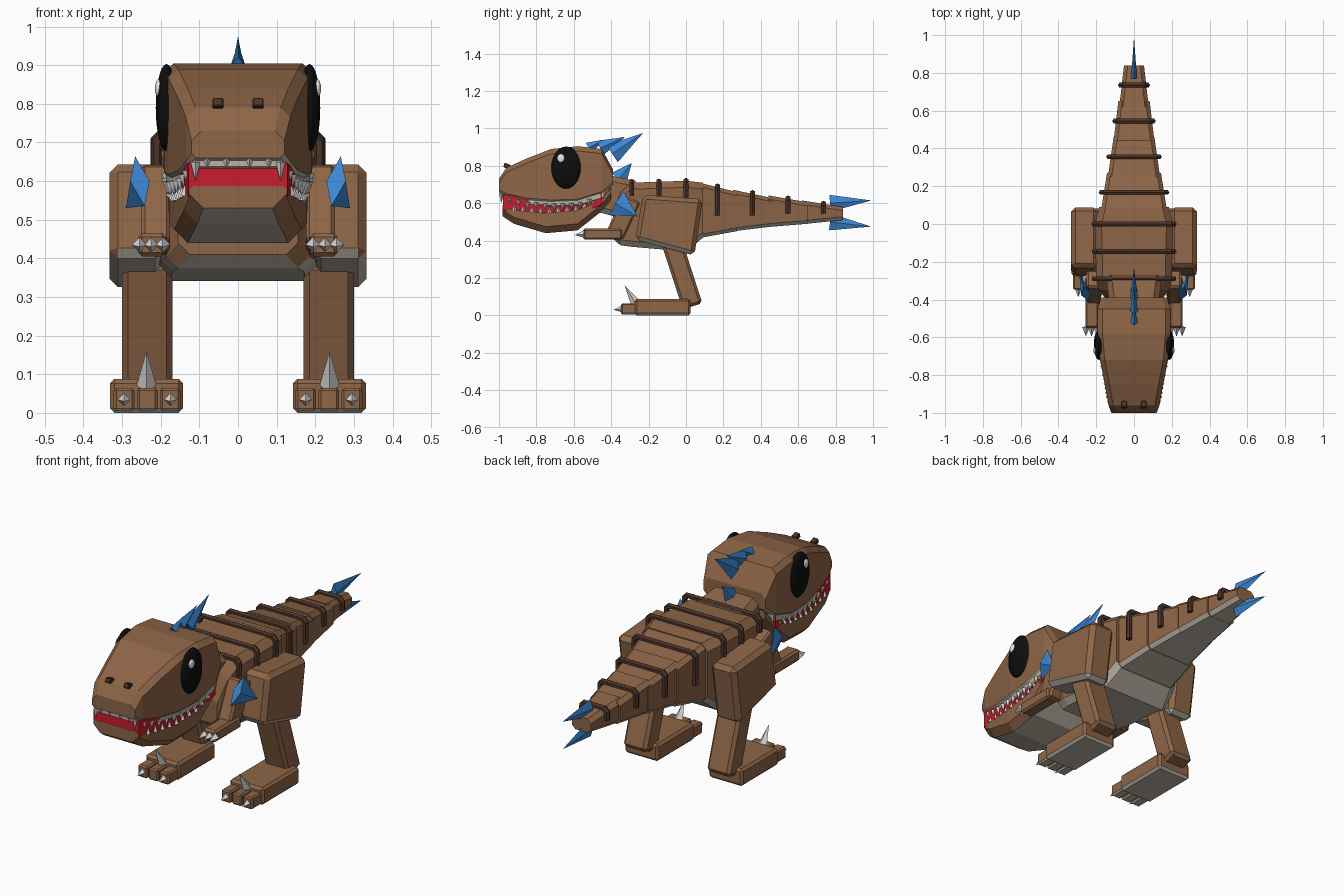
import bpy, bmesh, math
from mathutils import Matrix, Vector

if "Cube" in bpy.data.objects:
    bpy.data.objects.remove(bpy.data.objects["Cube"], do_unlink=True)


def material(name, r, g, b):
    m = bpy.data.materials.new(name)
    m.use_nodes = True
    m.diffuse_color = (r, g, b, 1)
    m.node_tree.nodes["Principled BSDF"].inputs["Base Color"].default_value = (r, g, b, 1)
    return m


BROWN = material("brown skin", .27, .132, .063)
BELLY = material("grey belly", .5, .45, .375)
DARK = material("dark brown", .072, .034, .023)
BLUE = material("blue spike", .045, .24, .65)
RED = material("red mouth", .6, .012, .026)
IVORY = material("pale tooth", .75, .74, .72)
BLACK = material("black eye", .004, .004, .004)
WHITE = material("white glint", .85, .85, .85)


def finish(name, bm, mat, under=None, limit=-.5, smooth=False):
    """Store the mesh; faces looking down take the under material."""
    bmesh.ops.recalc_face_normals(bm, faces=bm.faces)
    me = bpy.data.meshes.new(name)
    me.materials.append(mat)
    if under:
        me.materials.append(under)
    for f in bm.faces:
        f.smooth = smooth
        if under and f.normal.z < limit:
            f.material_index = 1
    bm.to_mesh(me)
    bm.free()
    ob = bpy.data.objects.new(name, me)
    bpy.context.collection.objects.link(ob)


def loft(name, sections, top, low, mat=BROWN, under=BELLY, limit=-.5):
    """Skin chamfered box sections (y, z low, z high, half width) along y."""
    bm = bmesh.new()
    rings = []
    for y, a, b, w in sections:
        half = [(w - low, a), (w, a + low), (w, b - top), (w - top, b)]
        pts = half + [(-x, z) for x, z in reversed(half)]
        rings.append([bm.verts.new((x, y, z)) for x, z in pts])
    for r, s in zip(rings, rings[1:]):
        for i in range(len(r)):
            j = (i + 1) % len(r)
            bm.faces.new((r[i], r[j], s[j], s[i]))
    bm.faces.new(rings[0])
    bm.faces.new(rings[-1])
    finish(name, bm, mat, under, limit)


def chamfer(bm, width):
    bmesh.ops.recalc_face_normals(bm, faces=bm.faces)
    bmesh.ops.bevel(bm, geom=bm.edges[:], offset=width, segments=1, affect='EDGES')


def box(name, center, size, tilt=0, bevel=.01, mat=BROWN, under=None):
    bm = bmesh.new()
    bmesh.ops.create_cube(bm, size=1, matrix=Matrix.Diagonal((*size, 1)))
    chamfer(bm, bevel)
    bm.transform(Matrix.Translation(center) @ Matrix.Rotation(math.radians(tilt), 4, 'X'))
    finish(name, bm, mat, under)


def slab(name, profile, x, width, bevel):
    """Side profile of (y, z) points given thickness along x."""
    bm = bmesh.new()
    face = bm.faces.new([bm.verts.new((x - width / 2, y, z)) for y, z in profile])
    new = bmesh.ops.extrude_face_region(bm, geom=[face], use_keep_orig=True)["geom"]
    verts = [v for v in new if isinstance(v, bmesh.types.BMVert)]
    bmesh.ops.translate(bm, verts=verts, vec=(width, 0, 0))
    chamfer(bm, bevel)
    finish(name, bm, BROWN, BELLY)


def spike(bm, base, tip, r, squash=1):
    """Four-sided cone from base to tip, thinned sideways."""
    base, tip = Vector(base), Vector(tip)
    d = tip - base
    m = (Matrix.Translation((base + tip) / 2) @ d.to_track_quat('Z', 'Y').to_matrix().to_4x4()
         @ Matrix.Diagonal((squash, 1, 1, 1)))
    bmesh.ops.create_cone(bm, cap_ends=True, segments=4, radius1=r, radius2=0,
                          depth=d.length, matrix=m)


def spikes(name, mat, items):
    bm = bmesh.new()
    for it in items:
        spike(bm, *it)
    finish(name, bm, mat)


def ball(name, center, radii, mat):
    bm = bmesh.new()
    bmesh.ops.create_uvsphere(bm, u_segments=20, v_segments=14, radius=1,
                              matrix=Matrix.Translation(center) @ Matrix.Diagonal((*radii, 1)))
    finish(name, bm, mat, smooth=True)


def at(sections, y, k):
    """Read value k of a section list at y."""
    for p, q in zip(sections, sections[1:]):
        if p[0] <= y <= q[0]:
            t = (y - p[0]) / (q[0] - p[0])
            return p[k] + t * (q[k] - p[k])
    return sections[-1][k]


# Head, gum, jaw and mouth
HEAD = [(-1, .66, .73, .12), (-.96, .64, .79, .135), (-.85, .615, .84, .155),
        (-.72, .605, .89, .18), (-.58, .61, .905, .192), (-.45, .65, .89, .193),
        (-.39, .70, .78, .175)]
JAW = [(-.98, .53, .588, .125), (-.92, .49, .57, .14), (-.75, .44, .555, .165),
       (-.58, .455, .57, .178), (-.46, .55, .62, .182), (-.40, .62, .69, .165)]
loft("head", HEAD, .025, .012)
loft("upper_gum", [(y + .012, a - .022, a + .02, w - .006) for y, a, b, w in HEAD[:6]],
     .005, .005, BELLY, None)
loft("lower_jaw", JAW, .008, .035, limit=-.75)
loft("mouth", [(-.978, .56, .65, .128), (-.75, .53, .63, .162), (-.52, .56, .65, .178),
               (-.45, .59, .68, .188)], .005, .005, RED, None)

# Teeth along both lips
teeth = []
for s in (1, -1):
    for i in range(10):
        y = -.94 + i * .047
        x, z = at(HEAD, y, 3) - .008, at(HEAD, y, 1) - .008
        teeth.append(((s * x, y, z), (s * x, y, z - .036), .014))
        y += .023
        x, z = at(JAW, y, 3) - .004, at(JAW, y, 2) - .008
        teeth.append(((s * x, y, z), (s * x, y, z + .034), .013))
    for x, top, drop in ((.03, .66, .028), (.08, .66, .028), (.11, .65, .05)):
        teeth.append(((s * x, -.987, top), (s * x, -.987, top - drop), .013))
spikes("teeth", IVORY, teeth)

# Neck and torso
loft("neck", [(-.46, .55, .76, .125), (-.27, .5, .72, .15)], .03, .03)
loft("torso", [(-.39, .41, .55, .155), (-.35, .375, .66, .185), (-.29, .367, .71, .2),
               (0, .342, .72, .207), (.09, .415, .71, .185)], .035, .03)

# Stepped tail
TAIL = [(.05, .27, .41, .45, .715, .66, .178, .143), (.25, .46, .45, .475, .672, .628, .138, .108),
        (.44, .65, .473, .49, .642, .605, .108, .083), (.62, .84, .488, .51, .615, .58, .078, .053)]
for n, (y0, y1, a0, a1, b0, b1, w0, w1) in enumerate(TAIL, 1):
    loft(f"tail_segment_{n}", [(y0, a0, b0, w0), (y1, a1, b1, w1)], .02, .018)

# Raised dark bands over back and tail
BANDS = [(-.29, .64, .716, .21), (-.145, .62, .718, .21), (0, .58, .722, .212),
         (.168, .535, .692, .172), (.356, .535, .657, .132), (.545, .545, .628, .1),
         (.735, .545, .6, .07)]
for n, (y, lo, hi, w) in enumerate(BANDS, 1):
    cu = bpy.data.curves.new(f"back_band_{n}", 'CURVE')
    cu.dimensions = '3D'
    cu.bevel_depth, cu.bevel_resolution, cu.use_fill_caps = .015, 1, True
    half = [(w, lo), (w, hi - .016), (w - .016, hi)]
    pts = half + [(-x, z) for x, z in reversed(half)]
    sp = cu.splines.new('POLY')
    sp.use_smooth = False
    sp.points.add(len(pts) - 1)
    for p, (x, z) in zip(sp.points, pts):
        p.co = (x, y, z, 1)
    cu.materials.append(DARK)
    bpy.context.collection.objects.link(bpy.data.objects.new(cu.name, cu))

# Blue spikes on the midline
spikes("head_crest", BLUE, [((0, -.52, .895), (0, -.44, .94), .032, .6),
                            ((0, -.46, .895), (0, -.325, .955), .042, .5),
                            ((0, -.395, .865), (0, -.23, .975), .055, .38)])
spikes("neck_spike", BLUE, [((0, -.36, .73), (0, -.29, .815), .05, .4)])
spikes("tail_spikes", BLUE, [((0, .77, .6), (0, .99, .615), .045, .35),
                             ((0, .77, .5), (0, .99, .475), .045, .35)])

# Paired parts
for s, side in ((1, "left"), (-1, "right")):
    ball(f"{side}_eye", (s * .185, -.64, .79), (.028, .08, .113), BLACK)
    ball(f"{side}_eye_glint", (s * .206, -.668, .84), (.009, .02, .023), WHITE)
    box(f"{side}_nostril", (s * .052, -.957, .799), (.028, .035, .024), -20, .003, DARK)

    # Arm
    box(f"{side}_upper_arm", (s * .213, -.335, .525), (.075, .1, .22), -25)
    box(f"{side}_forearm", (s * .222, -.445, .435), (.072, .21, .06))
    spikes(f"{side}_hand_claws", IVORY,
           [((s * x, -.545, .435), (s * x, -.595, .43), .02) for x in (.195, .225, .255)])
    spikes(f"{side}_arm_spike", BLUE,
           [((s * .254, -.37, .6), (s * .29, -.26, .53), .075, .35)])

    # Leg
    slab(f"{side}_thigh", [(-.23, .645), (.09, .622), (.045, .32), (-.272, .405)],
         s * .263, .14, .022)
    box(f"{side}_shin", (s * .235, -.022, .225), (.13, .11, .37), 18, .015)
    box(f"{side}_foot", (s * .237, -.125, .044), (.19, .3, .088), 0, .012, under=BELLY)
    claws = [((s * .237, -.272, .07), (s * .237, -.328, .16), .026)]
    for n, dx in enumerate((-.06, 0, .06), 1):
        x = s * (.235 + dx)
        box(f"{side}_toe_{n}", (x, -.3, .035), (.054, .095, .06), 0, .007, under=BELLY)
        if dx:
            claws.append(((x, -.343, .035), (x, -.388, .03), .018))
    spikes(f"{side}_foot_claws", IVORY, claws)
